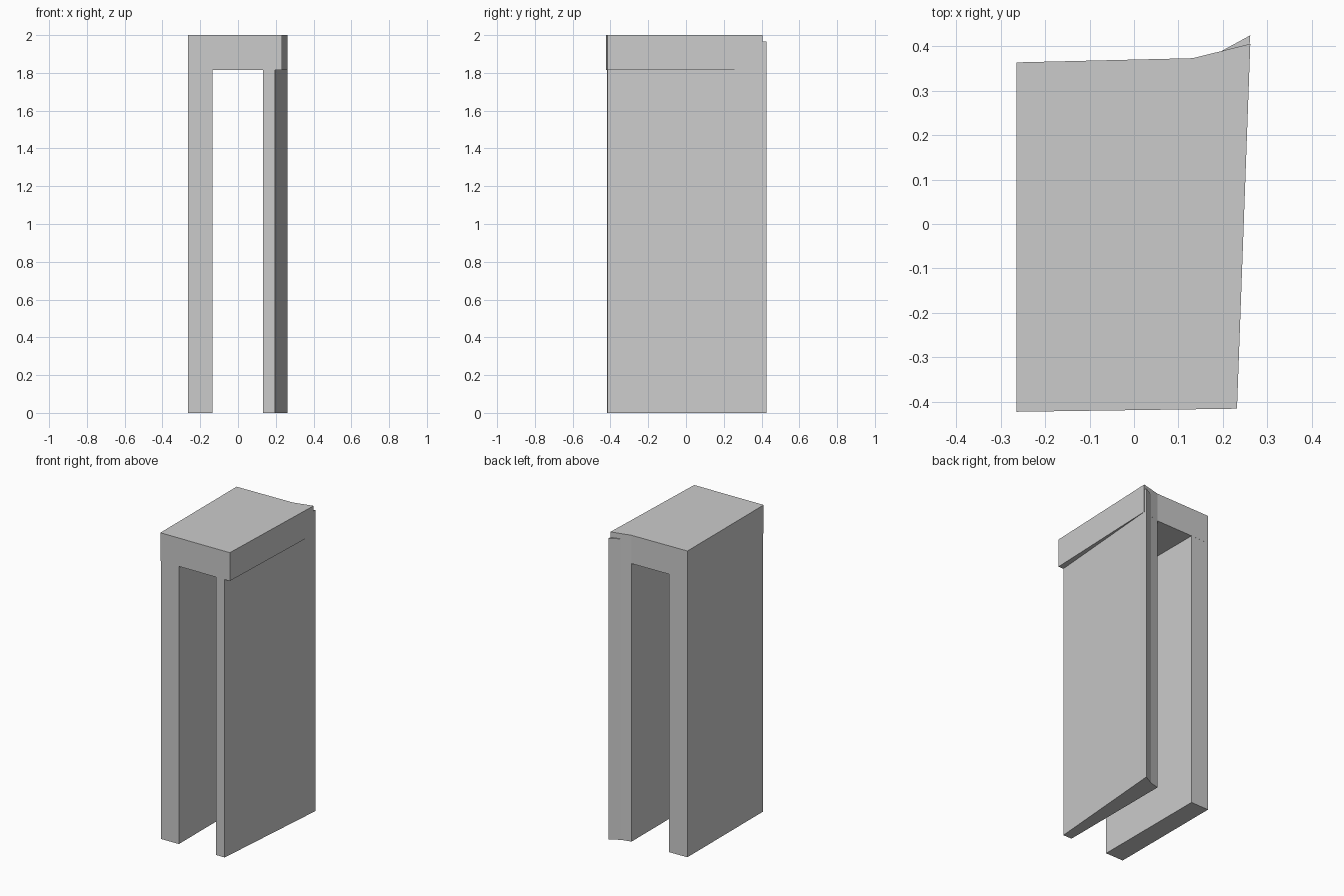
import bpy
import bmesh

if "Cube" in bpy.data.objects:
    bpy.data.objects.remove(bpy.data.objects["Cube"])


def prism(name, outline, z0, z1):
    """Extrude a counter-clockwise plan outline from z0 up to z1."""
    bm = bmesh.new()
    base = bm.faces.new([bm.verts.new((x, y, z0)) for x, y in outline])
    top = bmesh.ops.extrude_face_region(bm, geom=[base], use_keep_orig=True)["geom"]
    verts = [g for g in top if isinstance(g, bmesh.types.BMVert)]
    bmesh.ops.translate(bm, verts=verts, vec=(0, 0, z1 - z0))
    bmesh.ops.recalc_face_normals(bm, faces=bm.faces)
    mesh = bpy.data.meshes.new(name)
    bm.to_mesh(mesh)
    bm.free()
    obj = bpy.data.objects.new(name, mesh)
    bpy.context.collection.objects.link(obj)
    return obj


# Straight wall on the left, its top embedded in the lintel
prism("left_wall", [(-0.2645, -0.419), (-0.135, -0.417),
                    (-0.135, 0.3665), (-0.2645, 0.3635)], 0, 1.965)

# Wedge-shaped wall on the right, flaring out at the back
prism("right_wall", [(0.132, -0.4165), (0.195, -0.4155), (0.262, 0.425),
                     (0.195, 0.3885), (0.132, 0.373)], 0, 1.965)

# Lintel slab spanning both walls
prism("lintel", [(-0.265, -0.423), (0.232, -0.416), (0.262, 0.406),
                 (0.195, 0.389), (0.132, 0.3735), (-0.265, 0.364)], 1.815, 2.0)
